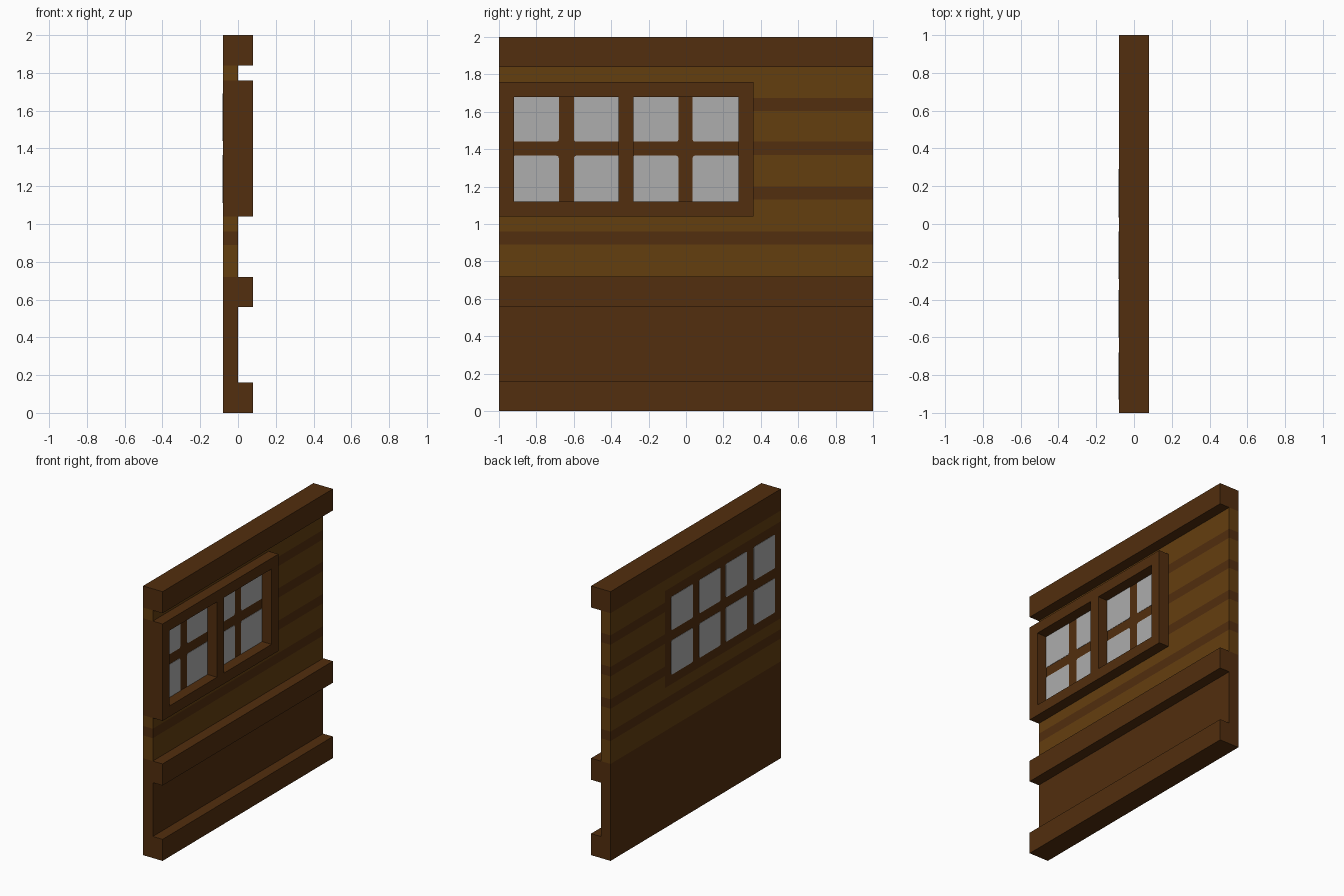
import bpy, bmesh
from mathutils import Matrix, Vector

if "Cube" in bpy.data.objects:
    bpy.data.objects.remove(bpy.data.objects["Cube"])


def material(name, srgb):
    lin = [((c / 255 + 0.055) / 1.055) ** 2.4 for c in srgb] + [1]
    m = bpy.data.materials.new(name)
    m.use_nodes = True
    m.diffuse_color = lin
    bsdf = m.node_tree.nodes["Principled BSDF"]
    bsdf.inputs["Base Color"].default_value = lin
    bsdf.inputs["Roughness"].default_value = 0.9
    return m


BROWN = material("dark brown wood", (82, 46, 14))
GOLD = material("golden brown wood", (100, 62, 15))
GLASS = material("grey glass", (173, 173, 173))

BACK, FACE, PROUD = -0.08, 0.0, 0.08
SILL, HEAD, FRAME_END = 1.04, 1.76, 0.36
BAR = 0.08


def add_box(bm, x, y, z):
    size = Vector((x[1] - x[0], y[1] - y[0], z[1] - z[0]))
    mid = Vector((sum(x), sum(y), sum(z))) / 2
    bmesh.ops.create_cube(bm, size=1, matrix=Matrix.Translation(mid) @ Matrix.Diagonal(size).to_4x4())


def finish(name, bm, *mats):
    mesh = bpy.data.meshes.new(name)
    bm.to_mesh(mesh)
    bm.free()
    for m in mats:
        mesh.materials.append(m)
    ob = bpy.data.objects.new(name, mesh)
    bpy.context.collection.objects.link(ob)
    return ob


def box(name, x, y, z, mat):
    bm = bmesh.new()
    add_box(bm, x, y, z)
    return finish(name, bm, mat)


# Horizontal beams and the lower board
for name, z in (("bottom_beam", (0, 0.16)), ("middle_beam", (0.56, 0.72)), ("top_beam", (1.84, 2))):
    box(name, (BACK, PROUD), (-1, 1), z, BROWN)
box("lower_board", (BACK, FACE), (-1, 1), (0.16, 0.56), BROWN)

# Upper wall, cut along the seams between planks and around the window
seams = [(0.89, 0.96), (1.13, 1.20), (1.37, 1.44), (1.605, 1.675)]
bm = bmesh.new()
add_box(bm, (BACK, FACE), (-1, 1), (0.72, 1.84))
cuts = [((0, 0, z), (0, 0, 1)) for pair in seams for z in pair]
cuts += [((0, 0, SILL), (0, 0, 1)), ((0, 0, HEAD), (0, 0, 1)), ((0, FRAME_END, 0), (0, 1, 0))]
for co, no in cuts:
    bmesh.ops.bisect_plane(bm, geom=bm.verts[:] + bm.edges[:] + bm.faces[:], plane_co=co, plane_no=no)
for f in bm.faces:
    c = f.calc_center_median()
    in_seam = any(a < c.z < b for a, b in seams)
    in_window = c.y < FRAME_END and SILL < c.z < HEAD
    f.material_index = int(in_seam or in_window)
finish("upper_wall", bm, GOLD, BROWN)

# Window frame: head, sill and three posts
bm = bmesh.new()
for z in (SILL, HEAD - BAR):
    add_box(bm, (FACE, PROUD), (-1, FRAME_END), (z, z + BAR))
for y in (-1, -0.36, FRAME_END - BAR):
    add_box(bm, (FACE, PROUD), (y, y + BAR), (SILL + BAR, HEAD - BAR))
finish("window_frame", bm, BROWN)

# Glass panes with clipped corners, on both sides of the wall
CLIP, THICK = 0.012, 0.002
for side, x in (("front", FACE), ("back", BACK - THICK)):
    bm = bmesh.new()
    for y in ((-0.93, -0.68), (-0.60, -0.35), (-0.29, -0.04), (0.035, 0.29)):
        for z in ((1.11, 1.365), (1.44, 1.69)):
            add_box(bm, (x, x + THICK), y, z)
    corners = [e for e in bm.edges if abs(e.verts[0].co.x - e.verts[1].co.x) > THICK / 2]
    bmesh.ops.bevel(bm, geom=corners, offset=CLIP, segments=2, profile=0.5, affect='EDGES')
    finish(side + "_panes", bm, GLASS)
